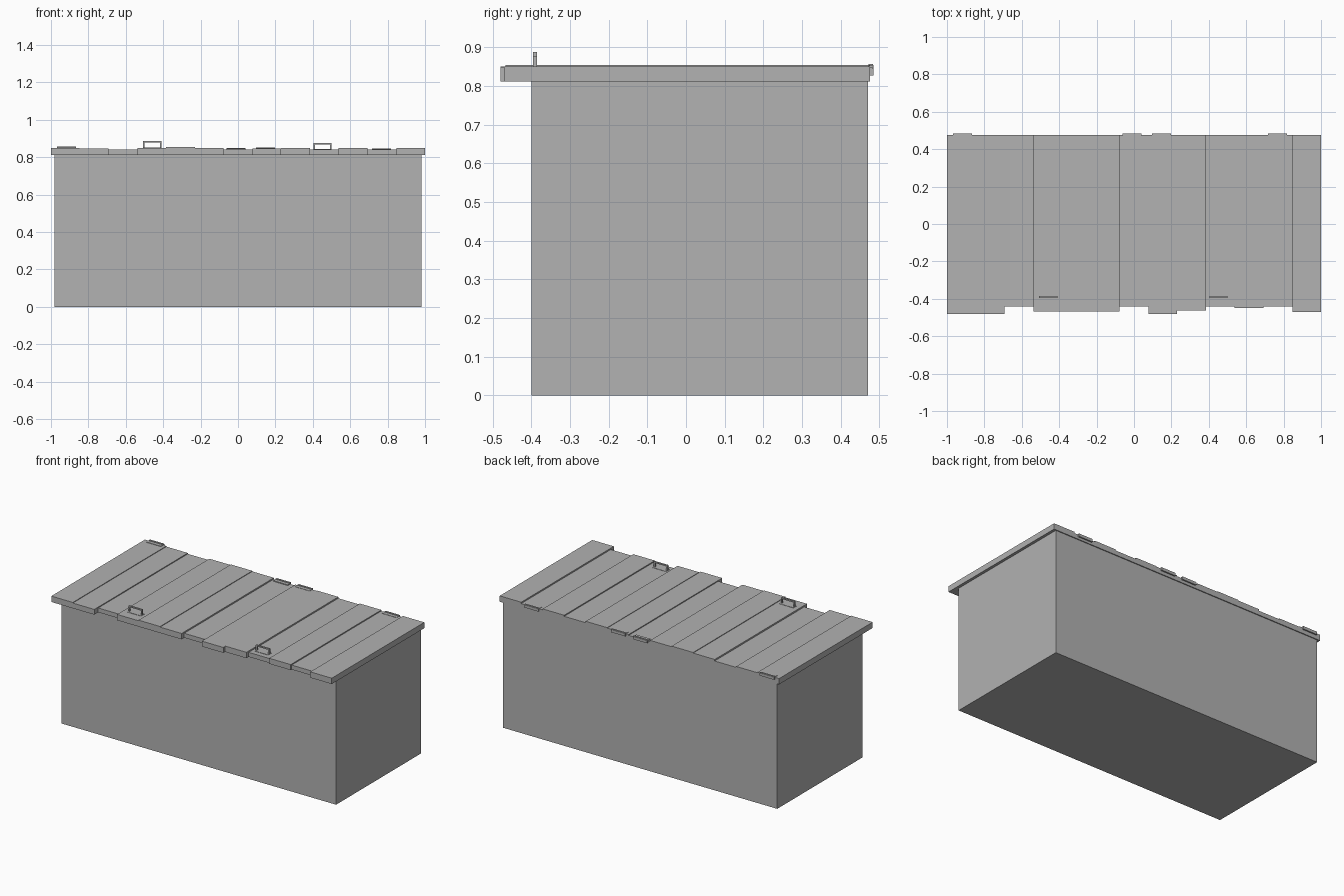
import bpy
import bmesh
from mathutils import Vector

cube = bpy.data.objects.get("Cube")
if cube:
    bpy.data.objects.remove(cube, do_unlink=True)

grey = bpy.data.materials.new("plain_grey")
grey.use_nodes = True
colour = (0.445, 0.445, 0.445, 1)
grey.diffuse_color = colour
grey.node_tree.nodes["Principled BSDF"].inputs["Base Color"].default_value = colour


def make_object(name, bm):
    mesh = bpy.data.meshes.new(name)
    bm.to_mesh(mesh)
    bm.free()
    mesh.materials.append(grey)
    obj = bpy.data.objects.new(name, mesh)
    bpy.context.collection.objects.link(obj)
    return obj


def add_box(bm, low, high):
    low, high = Vector(low), Vector(high)
    verts = bmesh.ops.create_cube(bm, size=1)["verts"]
    for v in verts:
        v.co = (low + high) / 2 + v.co * (high - low)


def box(name, low, high):
    bm = bmesh.new()
    add_box(bm, low, high)
    return make_object(name, bm)


# Chest body
LID_BOTTOM = 0.812
box("chest_body", (-0.982, -0.40, 0), (0.982, 0.47, LID_BOTTOM))

# Lid planks: uneven front edge and top height for each board
planks = [(-0.48, 0.85), (-0.48, 0.846), (-0.44, 0.84), (-0.467, 0.85),
          (-0.467, 0.854), (-0.467, 0.85), (-0.44, 0.841), (-0.48, 0.847),
          (-0.463, 0.85), (-0.44, 0.841), (-0.45, 0.848), (-0.44, 0.841),
          (-0.47, 0.85)]
width = 2 / len(planks)
for i, (front, top) in enumerate(planks):
    x = -1 + i * width
    box(f"lid_plank_{i + 1}", (x, front, LID_BOTTOM), (x + width, 0.476, top))


# Lid handles: thin arch standing on a flat foot plate
def handle(name, x, z, top):
    half, bar, y = 0.049, 0.008, -0.39
    bm = bmesh.new()
    add_box(bm, (x - half, y - 0.017, z - 0.004), (x + half, y + 0.017, z + 0.002))
    for side in (-1, 1):
        outer, inner = x + side * half, x + side * (half - bar)
        add_box(bm, (min(outer, inner), y - 0.005, z),
                (max(outer, inner), y + 0.005, top))
    add_box(bm, (x - half, y - 0.005, top - bar), (x + half, y + 0.005, top))
    make_object(name, bm)


handle("right_handle", -0.458, 0.85, 0.887)
handle("left_handle", 0.452, 0.841, 0.877)


# Back hinges: top leaf, rolled edge and hanging leaf
def hinge(name, x, top):
    bm = bmesh.new()
    half = 0.051
    add_box(bm, (x - half, 0.45, top - 0.009), (x + half, 0.482, top - 0.004))
    add_box(bm, (x - half, 0.475, top - 0.02), (x + half, 0.485, top - 0.003))
    add_box(bm, (x - half, 0.472, top - 0.006), (x + half, 0.483, top))
    make_object(name, bm)


hinges = [(-0.918, 0.857), (-0.01, 0.85), (0.147, 0.853), (0.768, 0.847)]
for i, (x, top) in enumerate(hinges):
    hinge(f"back_hinge_{i + 1}", x, top)
